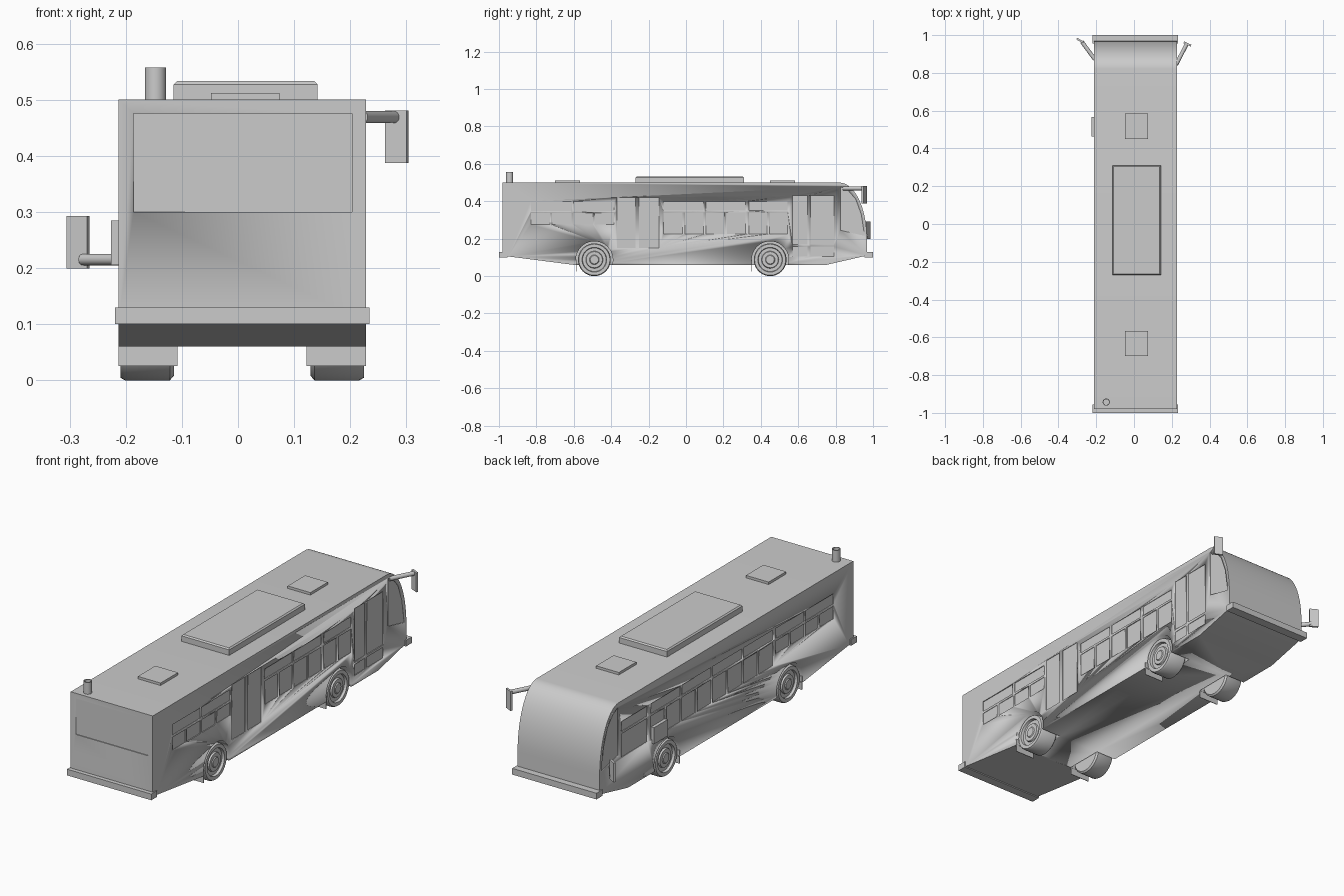
import bpy, bmesh, math
from mathutils import Vector, Matrix

if "Cube" in bpy.data.objects:
    bpy.data.objects.remove(bpy.data.objects["Cube"])

CX, HW = 0.0075, 0.2205           # body centre line and half width
XL, XR = CX - HW, CX + HW


def finish(name, bm, angle=35):
    bmesh.ops.recalc_face_normals(bm, faces=bm.faces)
    me = bpy.data.meshes.new(name)
    bm.to_mesh(me)
    bm.free()
    ob = bpy.data.objects.new(name, me)
    bpy.context.collection.objects.link(ob)
    bpy.ops.object.select_all(action='DESELECT')
    ob.select_set(True)
    bpy.context.view_layer.objects.active = ob
    bpy.ops.object.shade_smooth_by_angle(angle=math.radians(angle))
    return ob


def add_box(bm, x, y, z):
    m = Matrix.Translation(((x[0]+x[1])/2, (y[0]+y[1])/2, (z[0]+z[1])/2))
    m = m @ Matrix.Diagonal((abs(x[1]-x[0]), abs(y[1]-y[0]), abs(z[1]-z[0]), 1))
    bmesh.ops.create_cube(bm, size=1, matrix=m)


def add_prism(bm, pts, x0, x1):
    f = bm.faces.new([bm.verts.new((x0, y, z)) for y, z in pts])
    g = bmesh.ops.extrude_face_region(bm, geom=[f])['geom']
    bmesh.ops.translate(bm, vec=(x1-x0, 0, 0),
                        verts=[v for v in g if isinstance(v, bmesh.types.BMVert)])


def box(name, x, y, z, bevel=0):
    bm = bmesh.new()
    add_box(bm, x, y, z)
    if bevel:
        top = [e for e in bm.edges if all(v.co.z > z[1]-1e-5 for v in e.verts)]
        bmesh.ops.bevel(bm, geom=top, offset=bevel, segments=1, affect='EDGES')
    return finish(name, bm)


def lathe(name, prof, centre, axis, n=40):
    # revolve (radius, along-axis) points about an axis
    bm = bmesh.new()
    rings = []
    for r, h in prof:
        rings.append([bm.verts.new((r*math.cos(2*math.pi*i/n), r*math.sin(2*math.pi*i/n), h))
                      for i in range(n)])
    for a, b in zip(rings, rings[1:]):
        for i in range(n):
            bm.faces.new((a[i], a[(i+1) % n], b[(i+1) % n], b[i]))
    bm.faces.new(rings[0])
    bm.faces.new(rings[-1])
    q = Vector((0, 0, 1)).rotation_difference(Vector(axis)).to_matrix().to_4x4()
    bm.transform(Matrix.Translation(centre) @ q)
    return finish(name, bm)


# body shell from a side profile with rounded windscreen
profile = [(-0.98, 0.105), (-0.95, 0.105), (-0.60, 0.06), (0.75, 0.06), (0.968, 0.11)]
profile += [(0.82 + 0.147*math.cos(math.radians(a)), 0.20 + 0.30*math.sin(math.radians(a)))
            for a in range(0, 91, 6)] + [(-0.98, 0.50)]
bm = bmesh.new()
add_prism(bm, profile, XL, XR)
body = finish('bus_body', bm)

# cutter for wheel arches, windows and doors
WHEELS = (-0.49, 0.45)
D = 0.004
cut = bmesh.new()


def recess(side, y, z):
    x = XR if side > 0 else XL
    add_box(cut, (x - side*D, x + side*0.02), y, z)


def window_row(side, y0, y1, n):
    w = (y1 - y0) / n
    for i in range(n):
        recess(side, (y0 + i*w + 0.006, y0 + (i+1)*w - 0.006), (0.225, 0.34))
    for i in range(0, n, 2):
        k = min(i+2, n)
        recess(side, (y0 + i*w + 0.006, y0 + k*w - 0.006), (0.35, 0.40))


quarter = [(0.825, 0.245), (0.955, 0.215), (0.937, 0.33), (0.908, 0.41), (0.865, 0.46), (0.825, 0.478)]
for s in (-1, 1):
    x = CX + s*HW
    for y in WHEELS:
        arch = [(y + 0.099*math.cos(2*math.pi*i/40), 0.087 + 0.099*math.sin(2*math.pi*i/40))
                for i in range(40)]
        add_prism(cut, arch, x - s*0.108, x + s*0.02)
    add_prism(cut, quarter, x - s*D, x + s*0.02)
    # rear window group
    for i in range(4):
        a = -0.835 + i*0.114
        recess(s, (a + 0.005, a + 0.109), (0.275, 0.338))
    for a in (-0.835, -0.607):
        recess(s, (a + 0.005, a + 0.222), (0.348, 0.40))

window_row(1, -0.125, 0.325, 4)
window_row(1, 0.33, 0.55, 2)
window_row(-1, -0.37, 0.58, 8)
recess(-1, (0.60, 0.80), (0.225, 0.34))
recess(-1, (0.60, 0.80), (0.35, 0.40))
for y in ((-0.37, -0.27), (-0.25, -0.145)):          # rear door leaves
    recess(1, y, (0.15, 0.42))
for y in ((0.57, 0.65), (0.665, 0.79)):              # front door leaves
    recess(1, y, (0.17, 0.43))
    recess(1, y, (0.105, 0.158))
add_box(cut, (-0.186, 0.203), (-1.0, -0.98 + D), (0.30, 0.475))   # rear window
cutter = finish('recess_cutter', cut)
cutter.hide_render = True
mod = body.modifiers.new('recesses', 'BOOLEAN')
mod.operation, mod.solver, mod.object = 'DIFFERENCE', 'EXACT', cutter
bpy.context.view_layer.objects.active = body
bpy.ops.object.modifier_apply(modifier=mod.name)
bpy.data.objects.remove(cutter)

# bumpers wrapping the corners
for name, y in (('rear_bumper', (-1.0, -0.955)), ('front_bumper', (0.955, 1.0))):
    box(name, (XL - 0.006, XR + 0.006), y, (0.10, 0.13))

# wheels with stepped rims, and mudflaps behind them
rim = [(0.080, -0.095), (0.0875, -0.088), (0.0875, -0.008), (0.083, 0), (0.066, 0),
       (0.063, -0.012), (0.046, -0.012), (0.043, -0.004), (0.026, -0.004), (0.022, 0), (0.010, 0)]
for s in (-1, 1):
    side = 'right' if s > 0 else 'left'
    for y, end in zip(WHEELS, ('rear', 'front')):
        lathe(f'{end}_{side}_wheel', rim, (CX + s*0.217, y, 0.0875), (s, 0, 0))
        a, b = CX + s*0.115, CX + s*HW
        box(f'{end}_{side}_mudflap', (a, b), (y - 0.099, y - 0.096), (0.025, 0.09))

# roof unit, hatches and exhaust
box('roof_air_unit', (-0.115, 0.142), (-0.27, 0.31), (0.495, 0.533), 0.006)
for i, y in enumerate((-0.633, 0.517)):
    box(f'roof_hatch_{i+1}', (-0.048, 0.074), (y - 0.067, y + 0.067), (0.495, 0.512))
lathe('exhaust_pipe', [(0.019, 0.49), (0.019, 0.557), (0.015, 0.557), (0.015, 0.51)],
      (-0.147, -0.943, 0), (0, 0, 1), 24)
box('left_side_box', (-0.226, -0.21), (0.462, 0.567), (0.205, 0.285))


# mirrors: angled arm plus plate
def mirror(side, a, b, plate, turn):
    a, b = Vector(a), Vector(b)
    lathe(side + '_mirror_arm', [(0.0105, 0), (0.0105, (b-a).length)], a, (b-a).normalized(), 16)
    bm = bmesh.new()
    add_box(bm, (-0.021, 0.021), (-0.005, 0.005), (-0.047, 0.047))
    bm.transform(Matrix.Translation(plate) @ Matrix.Rotation(math.radians(turn), 4, 'Z'))
    finish(side + '_mirror_plate', bm)


mirror('right', (0.222, 0.842, 0.469), (0.278, 0.95, 0.469), (0.283, 0.953, 0.434), -25)
mirror('left', (-0.208, 0.872, 0.215), (-0.276, 0.965, 0.215), (-0.285, 0.971, 0.246), 25 - 55)
